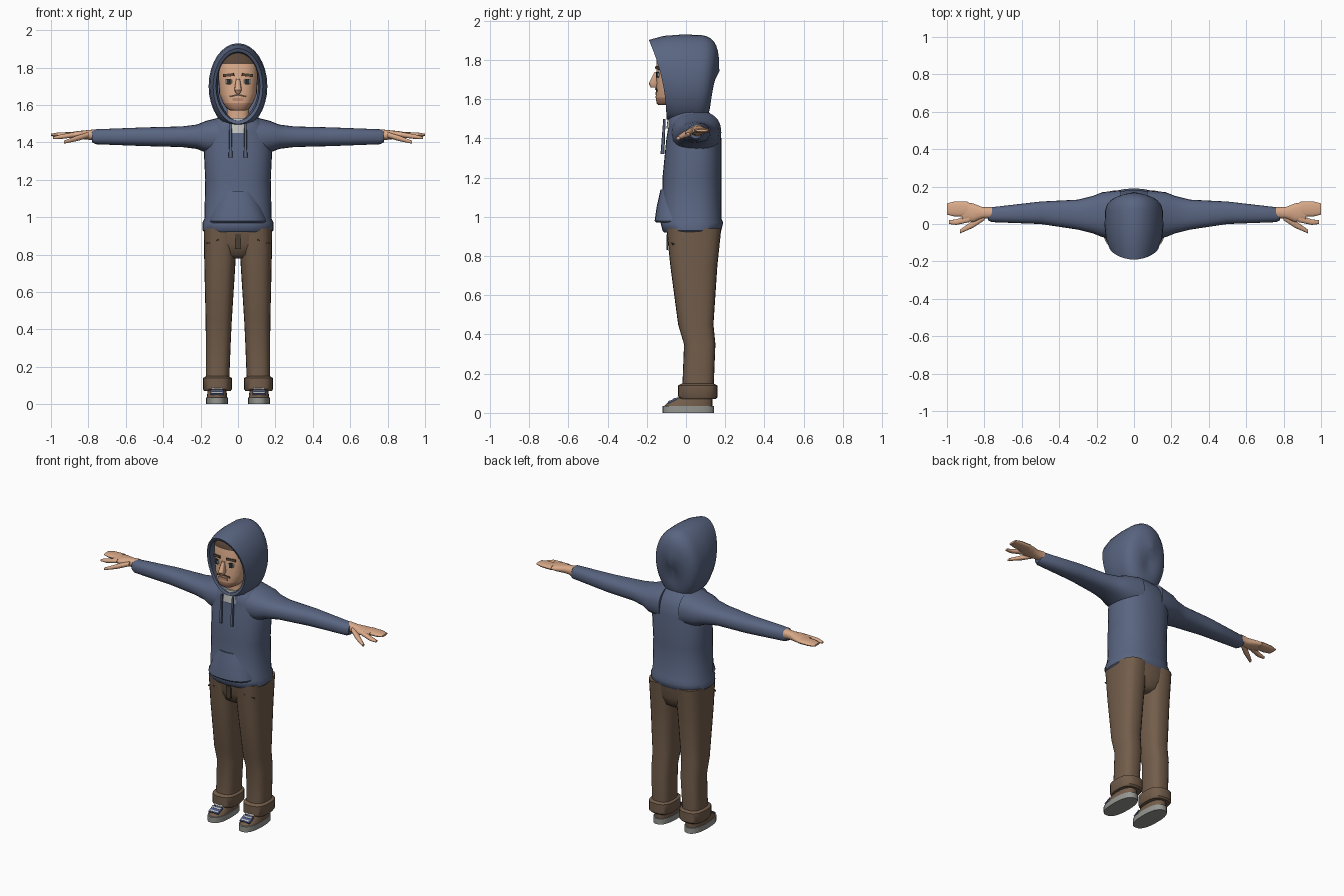
import bpy, bmesh, math
from mathutils import Matrix, Vector

cube = bpy.data.objects.get("Cube")
if cube:
    bpy.data.objects.remove(cube, do_unlink=True)


def material(name, red, green, blue):
    mat = bpy.data.materials.new(name)
    mat.use_nodes = True
    mat.diffuse_color = (red, green, blue, 1)
    shader = mat.node_tree.nodes["Principled BSDF"]
    shader.inputs["Base Color"].default_value = mat.diffuse_color
    return mat


BLUE = material("hoodie blue", .1, .13, .22)
BROWN = material("trouser brown", .17, .11, .07)
DARK = material("dark brown", .07, .05, .03)
SKIN = material("skin", .7, .4, .25)
LIP = material("lip", .5, .25, .16)
HAIR = material("hair brown", .1, .06, .04)
INK = material("eye dark", .03, .03, .03)
GREY = material("sole grey", .3, .3, .28)
PALE = material("pale cloth", .55, .55, .53)
NAVY = material("lace blue", .07, .1, .25)


def finish(name, bm, mats, mirror=False, rule=None, smooth=True):
    """Turn a bmesh into a coloured object, optionally mirrored across x."""
    bmesh.ops.recalc_face_normals(bm, faces=bm.faces)
    if rule:
        for face in bm.faces:
            face.material_index = rule(face.calc_center_median())
    mesh = bpy.data.meshes.new(name)
    bm.to_mesh(mesh)
    bm.free()
    for mat in mats:
        mesh.materials.append(mat)
    obj = bpy.data.objects.new(name, mesh)
    bpy.context.collection.objects.link(obj)
    if smooth:
        bpy.ops.object.select_all(action="DESELECT")
        obj.select_set(True)
        bpy.context.view_layer.objects.active = obj
        bpy.ops.object.shade_smooth_by_angle(angle=math.radians(42))
    if mirror:
        obj.modifiers.new("mirror", "MIRROR")


def bridge(rings, open_start=False):
    """Join equal rings of points into a tube with closed ends."""
    bm = bmesh.new()
    loops = [[bm.verts.new(point) for point in ring] for ring in rings]
    for low, high in zip(loops, loops[1:]):
        for i in range(len(low)):
            bm.faces.new((low[i - 1], low[i], high[i], high[i - 1]))
    bm.faces.new(loops[-1])
    if not open_start:
        bm.faces.new(loops[0])
    return bm


def rounded(value, power):
    return math.copysign(abs(value) ** (2 / power), value)


def oval(power, count):
    """Points of a unit superellipse."""
    for i in range(count):
        angle = math.tau * i / count
        yield rounded(math.cos(angle), power), rounded(math.sin(angle), power)


def loft(name, rows, mat, centre=0, lean=0, sideways=False, power=2.4, count=24,
         extra=(), **options):
    """Rows hold: position, radius about the centre, middle in y, radius in y."""
    rings = []
    for along, radius, middle, depth in rows:
        axis = centre + lean * (along - rows[0][0])
        ring = []
        for u, v in oval(power, count):
            across, y = axis + radius * u, middle + depth * v
            ring.append((along, y, across) if sideways else (across, y, along))
        rings.append(ring)
    finish(name, bridge(rings), [mat, *extra], **options)


def plate(name, centre, size, mat, turn=0, axis="Z", roll=0, mirror=True):
    bm = bmesh.new()
    place = (Matrix.Translation(centre) @ Matrix.Rotation(math.radians(turn), 4, axis)
             @ Matrix.Rotation(math.radians(roll), 4, "Y") @ Matrix.Diagonal((*size, 1)))
    bmesh.ops.create_cube(bm, size=1, matrix=place)
    finish(name, bm, [mat], mirror=mirror, smooth=False)


# Hoodie body with a pinched hem band, sleeves and pocket
loft("hoodie_body", [
    (.92, .18, .03, .14), (.93, .19, .03, .15), (.97, .19, .03, .16), (.99, .18, .03, .15),
    (1.2, .175, .03, .15), (1.4, .185, .04, .14), (1.46, .17, .04, .13), (1.5, .14, .03, .12),
    (1.54, .1, .03, .08)], BLUE, count=32)
loft("sleeve", [
    (.07, .11, .05, .13), (.17, .085, .05, .12), (.22, .065, .05, .1), (.3, .055, .05, .08),
    (.5, .05, .06, .06), (.76, .04, .05, .04), (.78, .03, .05, .03)],
    BLUE, centre=1.43, sideways=True, mirror=True)
loft("front_pocket", [
    (.97, .15, -.04, .11), (.98, .155, -.04, .12), (1.05, .13, -.04, .11),
    (1.14, .09, -.03, .1)], BLUE)
loft("drawstring", [(1.32, .01, -.12, .01), (1.5, .006, -.11, .006)],
     BLUE, centre=.04, count=8, mirror=True)


# Hood: lining, turned rim, shell and domed back
def hood_ring(size, forward, back=0):
    ring = []
    for u, v in oval(2, 32):
        rise = (v + 1) / 2
        brim = -.1 - .09 * rise ** 2
        y = brim * forward + .17 * back * (3 + rise) / 4
        ring.append(Vector((.157 * u * size ** 1.3, y, 1.7 + .23 * v * size)))
    return ring


hood_rings = [hood_ring(.75, .2), hood_ring(.8, .95), hood_ring(.88, 1),
              hood_ring(.97, .6), hood_ring(1, .1)]
for step in range(1, 9):
    angle = math.radians(11 * step)
    hood_rings.append(hood_ring(rounded(math.cos(angle), 4), 0, rounded(math.sin(angle), 4)))
finish("hood", bridge(hood_rings, open_start=True), [BLUE])

# Neck and shirt
loft("shirt_collar", [(1.45, .07, -.03, .07), (1.53, .07, -.03, .06)], PALE)
loft("neck", [(1.5, .06, -.03, .05), (1.64, .06, -.03, .05)], SKIN)


# Head with hairline, sideburns and chin stubble
def head_colour(spot):
    if spot.z > 1.82 or (abs(spot.x) > .1 and spot.z > 1.7):
        return 1
    return 2 if spot.z < 1.6 and spot.y < -.1 else 0


loft("head", [
    (1.57, .04, -.1, .04), (1.58, .06, -.08, .07), (1.61, .08, -.06, .095),
    (1.66, .1, -.04, .11), (1.82, .11, -.04, .11), (1.85, .1, -.04, .1),
    (1.88, .06, -.04, .07)], SKIN, power=2.5, count=40, extra=(HAIR, LIP), rule=head_colour)
loft("nose", [(1.66, .01, -.16, .02), (1.68, .02, -.16, .03), (1.74, .01, -.15, .01)],
     SKIN, count=12)


def face_plate(name, x, z, width, height, mat, lift=0, roll=0):
    """Set a thin plate on the curved front of the face."""
    y = -.04 - .11 * (1 - (x / .11) ** 2.5) ** .4 - lift
    plate(name, (x, y, z), (width, .009, height), mat, turn=350 * x, roll=roll, mirror=x > 0)


face_plate("eye_white", .05, 1.725, .036, .02, PALE)
face_plate("pupil", .05, 1.725, .02, .03, INK, lift=.002)
face_plate("eyebrow", .05, 1.76, .06, .015, HAIR, roll=6)
face_plate("moustache", .02, 1.65, .05, .009, HAIR, roll=12)
face_plate("lips", 0, 1.63, .06, .016, LIP, lift=.002)

# Hands
hand_parts = {
    "palm": [(.76, .03, .06, .03), (.81, .025, .06, .03), (.86, .02, .06, .05),
             (.92, .01, .07, .05)],
    "fingers": [(.89, .015, .08, .04), (.96, .013, .08, .04), (1, .006, .08, .03)],
    "index_finger": [(.88, .014, .03, .02), (.95, .012, .01, .015), (.99, .006, .01, .01)],
    "thumb": [(.8, .015, .04, .02), (.86, .015, 0, .02), (.93, .008, -.04, .01)],
}
droop = {"index_finger": -.15, "thumb": -.3}
for part, rows in hand_parts.items():
    loft(part, rows, SKIN, centre=1.44, lean=droop.get(part, 0), sideways=True,
         count=16, mirror=True)

# Trousers
loft("trouser_seat", [(.78, .05, .04, .08), (.8, .11, .04, .11), (.86, .17, .04, .13),
                      (.94, .18, .04, .14)], BROWN)
loft("trouser_leg", [
    (.1, .062, .06, .08), (.35, .067, .07, .08), (.45, .07, .05, .09), (.75, .083, .04, .12),
    (.94, .09, .04, .14)], BROWN, centre=.11, lean=-.02, power=2.7, mirror=True)
loft("trouser_cuff", [
    (.07, .07, .06, .09), (.08, .077, .06, .1), (.14, .077, .06, .1), (.15, .06, .06, .08)],
    BROWN, centre=.11, power=2.7, mirror=True)
plate("fly", (0, -.096, .87), (.034, .009, .08), DARK, mirror=False)
plate("pocket_seam", (.135, -.078, .87), (.07, .009, .008), DARK, turn=24, roll=18)

# Shoes
SHOE = .112
loft("shoe_sole", [(0, .058, .012, .132), (.036, .058, .012, .132)],
     GREY, centre=SHOE, mirror=True)
loft("shoe_upper", [(.03, .055, .01, .125), (.05, .053, .02, .115), (.075, .05, .045, .09),
                    (.11, .045, .06, .07)], BROWN, centre=SHOE, mirror=True)
plate("lace_panel", (SHOE, -.07, .063), (.07, .05, .009), NAVY, turn=26, axis="X")
for y in (-.083, -.06):
    plate("lace", (SHOE, y, .1 + y / 2), (.06, .009, .009), PALE, turn=26, axis="X")
plate("shoe_tongue", (SHOE, -.028, .092), (.06, .04, .009), PALE, turn=45, axis="X")
